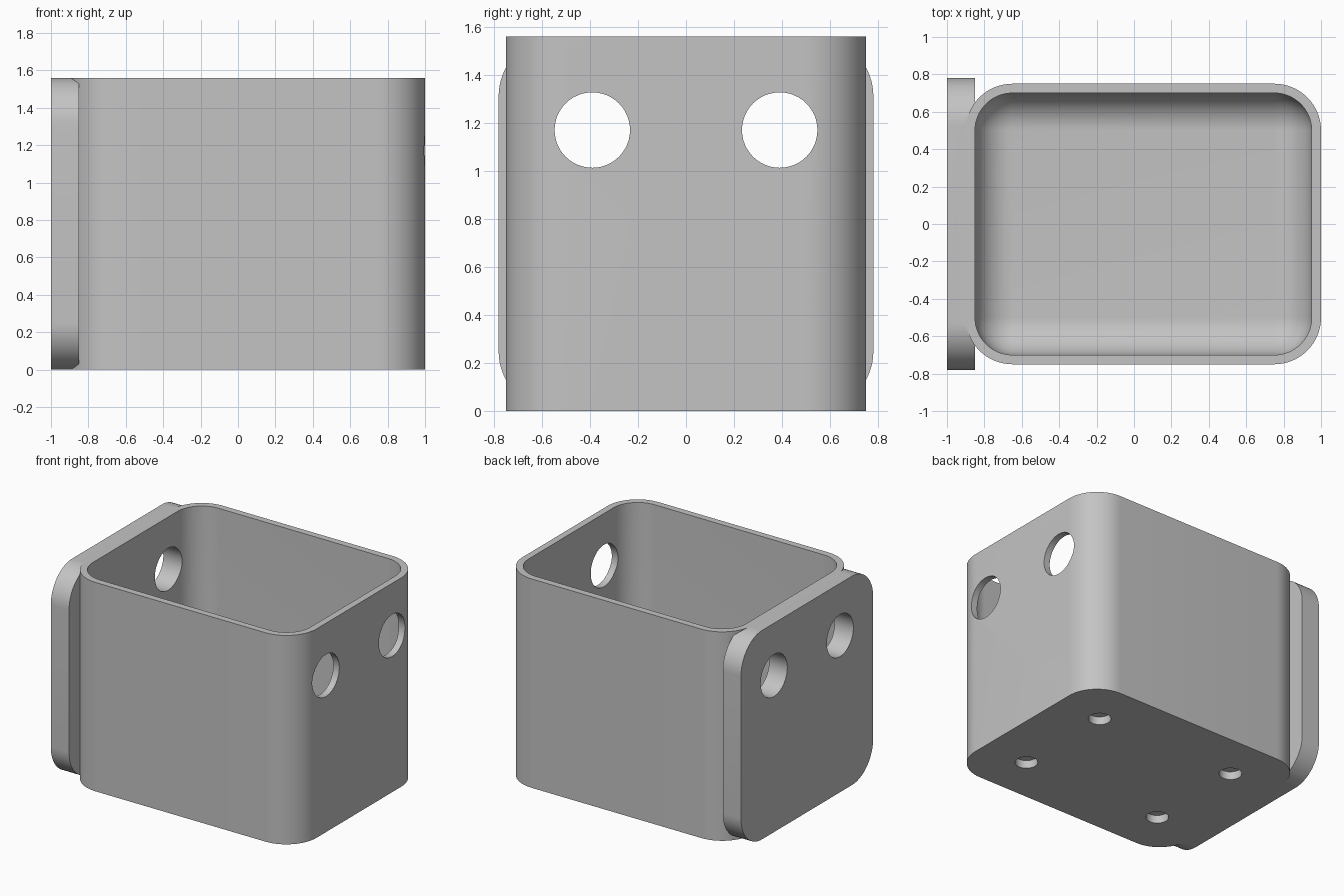
import bpy, bmesh
from math import sin, cos, pi, radians
from mathutils import Matrix, Vector

cube = bpy.data.objects.get("Cube")
if cube:
    bpy.data.objects.remove(cube, do_unlink=True)

grey = bpy.data.materials.new("plain grey")
grey.use_nodes = True
COLOUR = (0.55, 0.55, 0.55, 1)
grey.diffuse_color = COLOUR
grey.node_tree.nodes["Principled BSDF"].inputs["Base Color"].default_value = COLOUR

HEIGHT = 1.56
CENTRE_X = 0.05   # centre of the box, the plate sits to its side
SEGS = 16


def rounded_rect(hx, hy, r):
    """Outline of a rounded rectangle, counter-clockwise."""
    pts = []
    for i, (sx, sy) in enumerate([(1, 1), (-1, 1), (-1, -1), (1, -1)]):
        for k in range(SEGS + 1):
            a = (i + k / SEGS) * pi / 2
            pts.append((sx * (hx - r) + r * cos(a), sy * (hy - r) + r * sin(a)))
    return pts


def loft(name, layers, matrix=Matrix()):
    """Closed solid through stacked outlines given as (points, z)."""
    bm = bmesh.new()
    rings = [[bm.verts.new((x, y, z)) for x, y in pts] for pts, z in layers]
    n = len(rings[0])
    for low, high in zip(rings, rings[1:]):
        for i in range(n):
            j = (i + 1) % n
            bm.faces.new((low[i], low[j], high[j], high[i]))
    bm.faces.new(rings[0][::-1])
    bm.faces.new(rings[-1])
    bmesh.ops.remove_doubles(bm, verts=bm.verts, dist=1e-5)
    bmesh.ops.recalc_face_normals(bm, faces=bm.faces)
    bm.transform(matrix)
    mesh = bpy.data.meshes.new(name)
    bm.to_mesh(mesh)
    bm.free()
    mesh.materials.append(grey)
    obj = bpy.data.objects.new(name, mesh)
    bpy.context.collection.objects.link(obj)
    return obj


def cylinder(name, r, z0, z1, matrix):
    ring = [(r * cos(2 * pi * k / 48), r * sin(2 * pi * k / 48)) for k in range(48)]
    return loft(name, [(ring, z0), (ring, z1)], matrix)


def combine(target, tool, operation):
    mod = target.modifiers.new(operation.lower(), "BOOLEAN")
    mod.operation, mod.solver, mod.object = operation, "EXACT", tool
    bpy.context.view_layer.objects.active = target
    bpy.ops.object.modifier_apply(modifier=mod.name)
    bpy.data.objects.remove(tool, do_unlink=True)


# Outer box with rounded upright corners
at_centre = Matrix.Translation((CENTRE_X, 0, 0))
outer = rounded_rect(0.95, 0.75, 0.25)
box = loft("open_box", [(outer, 0), (outer, HEIGHT)], at_centre)

# Mounting plate, rounded in the side profile: local z runs along x
along_x = Matrix(((0, 0, 1, 0), (1, 0, 0, 0), (0, 1, 0, HEIGHT / 2), (0, 0, 0, 1)))
side = rounded_rect(0.78, HEIGHT / 2, 0.25)
plate = loft("mounting_plate", [(side, -1), (side, -0.85)], along_x)
combine(box, plate, "UNION")

# Cavity with a filleted floor
FLOOR, FILLET = 0.12, 0.2
layers = []
for k in range(SEGS + 1):
    a = k / SEGS * pi / 2
    inset = FILLET * (1 - sin(a))
    outline = rounded_rect(0.90 - inset, 0.70 - inset, FILLET - inset)
    layers.append((outline, FLOOR + FILLET * (1 - cos(a))))
layers.append((rounded_rect(0.90, 0.70, FILLET), HEIGHT + 0.2))
combine(box, loft("cavity", layers, at_centre), "DIFFERENCE")

for y in (-0.39, 0.39):
    # Cable holes right through both walls and the plate
    place = Matrix.Translation((0, y, 1.17 - HEIGHT / 2)) @ along_x
    combine(box, cylinder("side_hole", 0.157, -1.2, 1.2, place), "DIFFERENCE")
    # Blind sockets under the floor
    for dx in (-0.585, 0.585):
        place = Matrix.Translation((CENTRE_X + dx, y, 0))
        combine(box, cylinder("socket", 0.078, -0.1, 0.06, place), "DIFFERENCE")

# Smooth shading with crisp edges
bpy.ops.object.select_all(action="DESELECT")
box.select_set(True)
bpy.context.view_layer.objects.active = box
bpy.ops.object.shade_smooth_by_angle(angle=radians(30))
